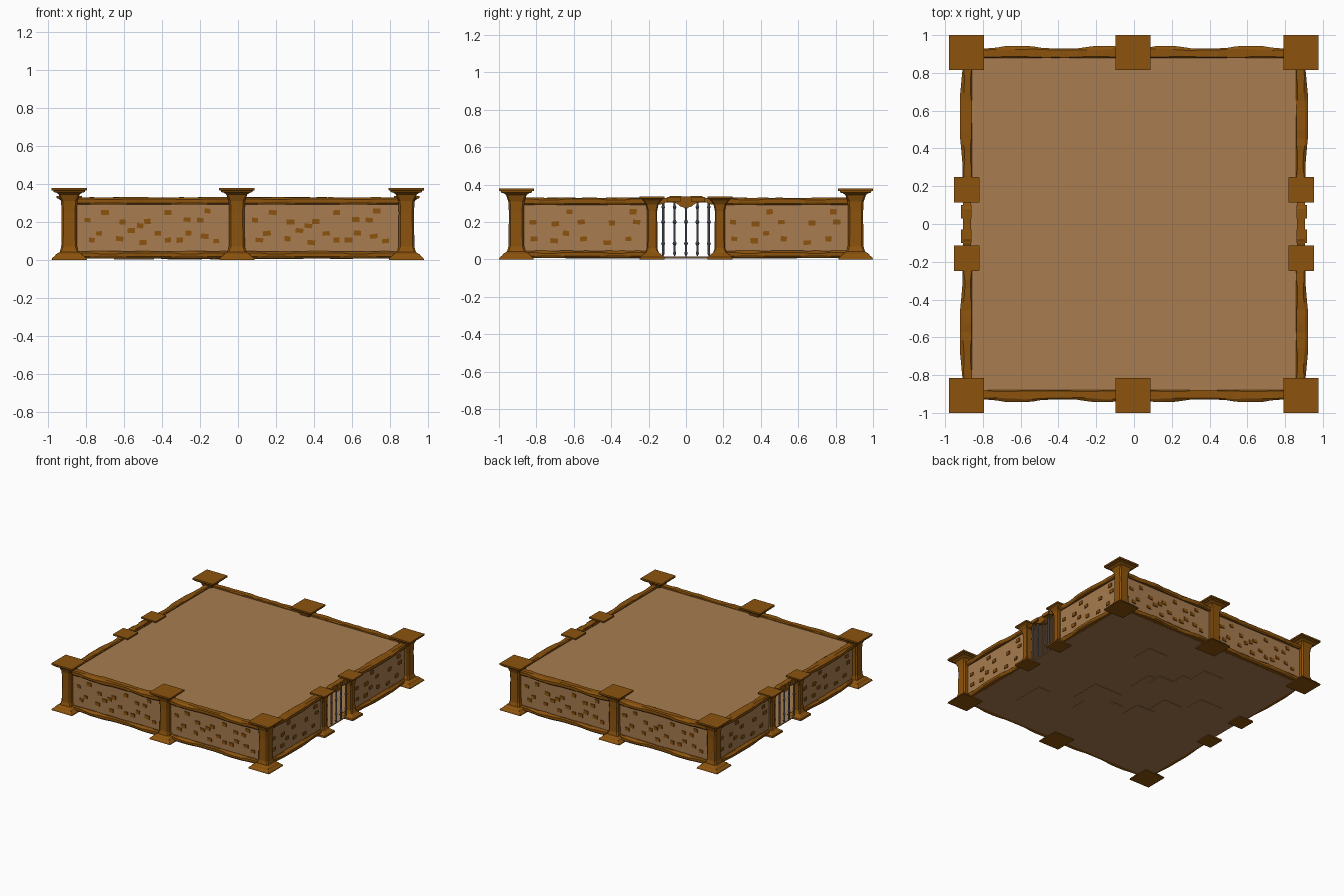
import bpy, bmesh, math, random
from mathutils import Matrix, Vector

if "Cube" in bpy.data.objects:
    bpy.data.objects.remove(bpy.data.objects["Cube"])

random.seed(4)


def mat(name, rgb):
    m = bpy.data.materials.new(name)
    m.diffuse_color = (*rgb, 1)
    m.use_nodes = True
    m.node_tree.nodes["Principled BSDF"].inputs["Base Color"].default_value = m.diffuse_color
    return m


WOOD = mat("dark brown timber", (0.262, 0.087, 0.004))
CLAY = mat("light brown plaster", (0.392, 0.202, 0.08))
IRON = mat("grey iron", (0.156, 0.17, 0.188))


def finish(bm, name, material, matrix=None):
    bmesh.ops.recalc_face_normals(bm, faces=bm.faces)
    me = bpy.data.meshes.new(name)
    bm.to_mesh(me)
    bm.free()
    me.materials.append(material)
    ob = bpy.data.objects.new(name, me)
    if matrix:
        ob.matrix_world = matrix
    bpy.context.collection.objects.link(ob)
    return ob


def add_box(bm, lo, hi, tilt=0):
    c = [(a + b) / 2 for a, b in zip(lo, hi)]
    s = [b - a for a, b in zip(lo, hi)]
    m = Matrix.Translation(c) @ Matrix.Rotation(tilt, 4, 'Y') @ Matrix.Diagonal((*s, 1))
    bmesh.ops.create_cube(bm, size=1, matrix=m)


def loft(bm, rings):
    """Skin a list of closed rings and cap both ends."""
    vs = [[bm.verts.new(p) for p in r] for r in rings]
    n = len(vs[0])
    for a, b in zip(vs, vs[1:]):
        for i in range(n):
            bm.faces.new((a[i], a[(i + 1) % n], b[(i + 1) % n], b[i]))
    bm.faces.new(vs[0])
    bm.faces.new(vs[-1])


def pillar(name, cx, cy, profile):
    # chamfered square sections: (height, half width, chamfer)
    bm = bmesh.new()
    rings = []
    for z, h, c in profile:
        k = h - c
        pts = [(h, -k), (h, k), (k, h), (-k, h), (-h, k), (-h, -k), (-k, -h), (k, -h)]
        rings.append([(cx + x, cy + y, z) for x, y in pts])
    loft(bm, rings)
    finish(bm, name, WOOD)


def beam(name, u0, u1, d, z0, z1, bumps, matrix):
    # worn timber rail running along local x, outward is -y
    bm = bmesh.new()
    rings = []
    n = 18
    for i in range(n + 1):
        t = i / n
        b = max([max(0, 1 - abs(t - c) / w) for c, w in bumps])
        b = min(1, b * 1.8) * 0.013
        chip = 0.008 if (i // 3) % 3 == 1 else 0.003
        j = random.uniform(-0.002, 0.002)
        o, inn, u = d + 0.025 + b, d - 0.025, u0 + (u1 - u0) * t
        sec = [(o, z0 + 0.006 + chip), (o, z1 - 0.005 - chip), (o - 0.005 - chip - b * .5, z1 + j),
               (inn + chip, z1 + j), (inn, z1 - chip), (inn, z0), (o - 0.008, z0)]
        rings.append([(u, -y, z) for y, z in sec])
    loft(bm, rings)
    finish(bm, name, WOOD, matrix)


# Pillars: tall ones at corners and wall centres, short ones beside the gates
TALL = [(0, .093, .001), (.01, .09, .001), (.022, .075, .002), (.03, .07, .004), (.042, .05, .008),
        (.07, .042, .01), (.25, .04, .01), (.31, .043, .01), (.345, .055, .006), (.355, .07, .003),
        (.357, .082, .001), (.366, .084, .001), (.367, .093, .001), (.38, .093, .001)]
SHORT = [(0, .067, .001), (.014, .065, .001), (.024, .052, .002), (.036, .036, .005),
         (.06, .028, .007), (.26, .027, .007), (.295, .034, .006), (.316, .048, .003),
         (.322, .058, .001), (.326, .067, .001), (.337, .067, .001)]
for sy in (-1, 1):
    for cx in (-.887, -.006, .885):
        pillar("tall_pillar", cx, sy * .907, TALL)
    for sx in (-1, 1):
        pillar("gate_pillar", sx * .886, sy * .181, SHORT)

# Stones set into each panel: (fraction along panel, height)
STONES = [(.17, .25), (.6, .25), (.87, .258), (.05, .21), (.29, .2), (.46, .203), (.73, .213), (.82, .21),
          (.41, .18), (.13, .14), (.35, .155), (.53, .14), (.74, .142), (.85, .125), (.08, .105),
          (.27, .112), (.43, .092), (.6, .105), (.68, .105), (.93, .1)]
STONES_SHORT = [(.05, .2), (.24, .19), (.36, .255), (.46, .2), (.72, .195), (.9, .255), (.06, .11),
                (.23, .1), (.33, .14), (.48, .11), (.68, .09), (.86, .11), (.93, .2)]


def wall(prefix, u0, u1, d, stones, bumps, matrix):
    bm = bmesh.new()
    add_box(bm, (u0, -d - .008, .03), (u1, -d + .015, .31))
    finish(bm, prefix + "_panel", CLAY, matrix)
    beam(prefix + "_top_rail", u0, u1, d, .291, .33, bumps, matrix)
    beam(prefix + "_bottom_rail", u0, u1, d, .009, .046, bumps, matrix)
    bm = bmesh.new()
    a, b = u0 + .04, u1 - .04
    for t, z in stones:
        u = a + (b - a) * t
        w, h = random.uniform(.015, .021), random.uniform(.011, .014)
        add_box(bm, (u - w, -d - .015, z - h), (u + w, -d, z + h), random.uniform(-.12, .12))
    finish(bm, prefix + "_stones", WOOD, matrix)


for k in range(4):
    m = Matrix.Rotation(k * math.pi / 2, 4, 'Z')
    if k % 2 == 0:
        # long front and back walls
        wall("long_wall_left", -.87, -.02, .905, STONES, [(.3, .16), (.82, .14)], m)
        wall("long_wall_right", .01, .87, .905, STONES, [(.18, .14), (.7, .16)], m)
        continue
    # side walls with a gate in the middle
    wall("side_wall_left", -.89, -.18, .883, STONES_SHORT, [(.45, .35)], m)
    wall("side_wall_right", .18, .89, .883, STONES_SHORT, [(.55, .35)], m)

    # arched gate lintel with a hanging keystone
    half = [(.17, .295), (.13, .295), (.10, .308), (.05, .300), (.03, .283), (0, .275)]
    top = [(0, .337), (.08, .34), (.11, .328), (.17, .325)]
    outline = half + [(-x, z) for x, z in half[-2::-1]]
    outline += [(-x, z) for x, z in top[::-1]] + top[1:]
    bm = bmesh.new()
    loft(bm, [[(x, y, z) for x, z in outline] for y in (-.905, -.862)])
    for x in (-.065, .065):
        add_box(bm, (x - .035, -.917, .308), (x + .035, -.86, .334))
    finish(bm, "gate_lintel", WOOD, m)

    # turned iron bars with pointed feet
    bm = bmesh.new()
    prof = [(.016, .001), (.03, .008), (.045, .006), (.075, .006), (.085, .011), (.095, .006),
            (.19, .006), (.2, .011), (.212, .006), (.27, .006), (.28, .01), (.29, .006), (.315, .006)]
    for i in range(-2, 3):
        loft(bm, [[(i * .061 + r * math.cos(a * math.pi / 4), -.884 + r * math.sin(a * math.pi / 4), z)
                   for a in range(8)] for z, r in prof])
    finish(bm, "gate_bars", IRON, m)

# Floor and ceiling slabs
bm = bmesh.new()
add_box(bm, (-.885, -.9, .008), (.885, .9, .016))
finish(bm, "floor", CLAY)
bm = bmesh.new()
add_box(bm, (-.87, -.89, .304), (.87, .89, .316))
finish(bm, "ceiling", CLAY)

# Thin paving slabs showing under the floor
bm = bmesh.new()
for i in range(12):
    x, y = random.uniform(-.55, .55), random.uniform(-.55, .55)
    w, h = random.uniform(.06, .14), random.uniform(.06, .14)
    z = .006 - i * .0002
    add_box(bm, (x - w, y - h, z), (x + w, y + h, .0085))
finish(bm, "paving_slabs", CLAY)
